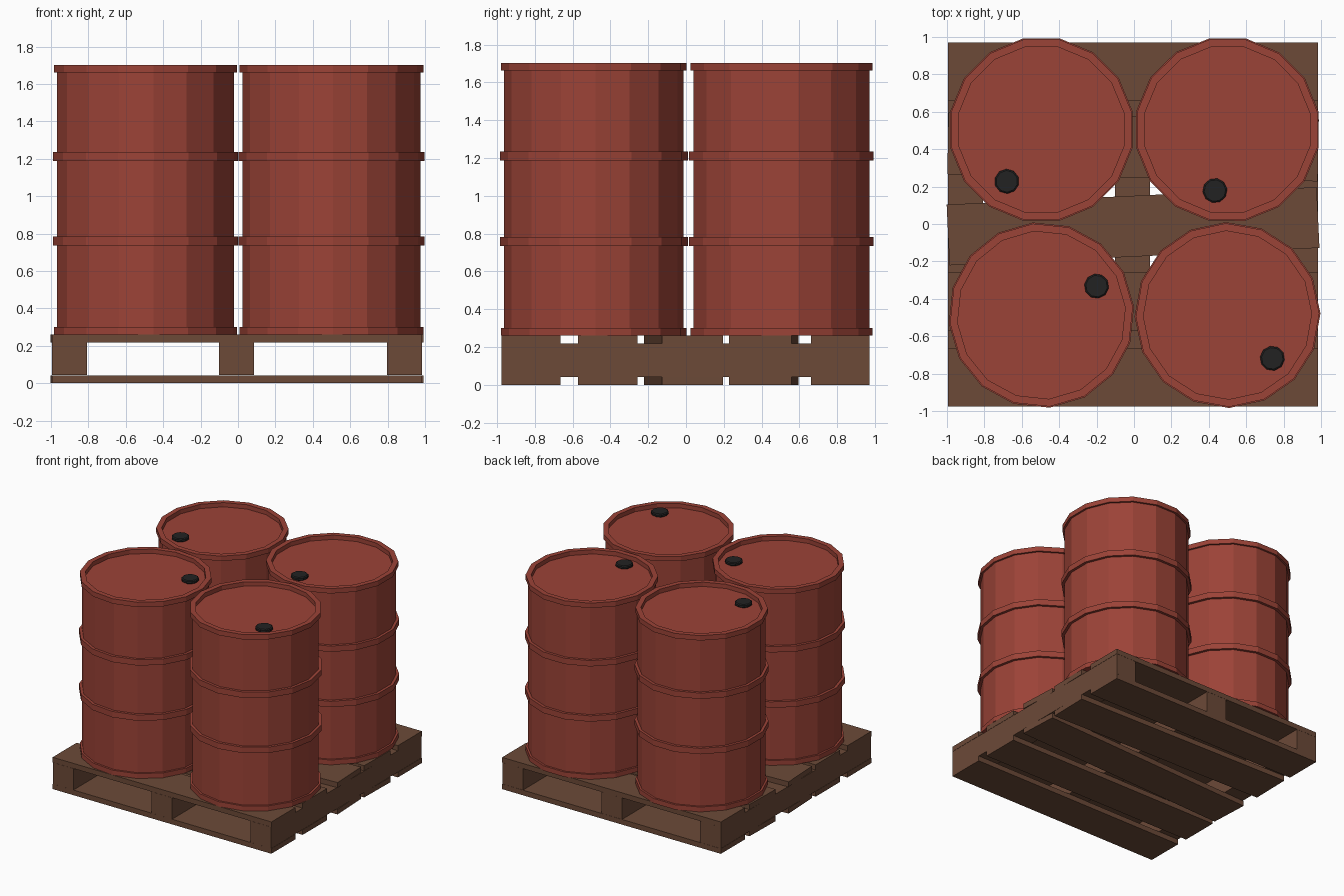
import bpy
from math import cos, sin, radians, tau
from mathutils import Matrix, Vector

if "Cube" in bpy.data.objects:
    bpy.data.objects.remove(bpy.data.objects["Cube"])


def material(name, color):
    m = bpy.data.materials.new(name)
    m.use_nodes = True
    m.diffuse_color = color
    m.node_tree.nodes["Principled BSDF"].inputs["Base Color"].default_value = color
    return m


RED = material("red paint", (0.33, 0.056, 0.038, 1))
WOOD = material("brown wood", (0.15, 0.068, 0.039, 1))
BLACK = material("black plastic", (0.016, 0.016, 0.016, 1))


def add_mesh(name, verts, faces, mat, matrix):
    mesh = bpy.data.meshes.new(name)
    mesh.from_pydata(verts, [], faces)
    mesh.materials.append(mat)
    obj = bpy.data.objects.new(name, mesh)
    obj.matrix_world = matrix
    bpy.context.collection.objects.link(obj)
    return obj


def lathe(name, profile, sides, mat, matrix):
    """Spin a bottom-to-top (radius, height) profile and close both ends."""
    verts = [(r * cos(tau * i / sides), r * sin(tau * i / sides), z)
             for r, z in profile for i in range(sides)]
    faces = [(k * sides + i, k * sides + (i + 1) % sides,
              (k + 1) * sides + (i + 1) % sides, (k + 1) * sides + i)
             for k in range(len(profile) - 1) for i in range(sides)]
    faces.append(tuple(reversed(range(sides))))
    faces.append(tuple(range(len(verts) - sides, len(verts))))
    return add_mesh(name, verts, faces, mat, matrix)


def box(name, center, size, angle=0):
    bpy.ops.mesh.primitive_cube_add(size=1)
    obj = bpy.context.object
    obj.name = name
    obj.data.transform(Matrix.Diagonal((*size, 1)))
    obj.location = center
    obj.rotation_euler.z = radians(angle)
    obj.data.materials.append(WOOD)


# Pallet: three stringers between two matching layers of slightly crooked boards
for name, x in (("right", -0.9), ("middle", -0.007), ("left", 0.89)):
    box(name + "_stringer", (x, -0.003, 0.13), (0.187, 1.945, 0.175))

BOARDS = [("front", -0.82, 0.31, 0), ("front_inner", -0.413, 0.315, 0),
          ("center", -0.012, 0.325, 2.7), ("back_inner", 0.412, 0.33, -1.1),
          ("back", 0.815, 0.31, 0)]
for layer, z in (("bottom", 0.021), ("top", 0.239)):
    for name, y, width, angle in BOARDS:
        box(f"{layer}_board_{name}", (-0.005, y, z), (1.98, width, 0.042), angle)

# Drum: rims at both ends, two hoops and a recessed lid
BODY, RIM, HOOP, LIP = 0.475, 0.491, 0.497, 0.45
LID_Z = 1.667
DRUM = [(RIM, 0.26), (RIM, 0.3), (BODY, 0.3),
        (BODY, 0.735), (HOOP, 0.735), (HOOP, 0.783), (BODY, 0.783),
        (BODY, 1.187), (HOOP, 1.187), (HOOP, 1.235), (BODY, 1.235),
        (BODY, 1.662), (RIM, 1.662), (RIM, 1.702), (LIP, 1.702), (LIP, LID_Z)]
# Bung cap: short neck under a wider disc
CAP = [(0.05, 0), (0.05, 0.01), (0.066, 0.01), (0.066, 0.026), (0.058, 0.032)]

DRUMS = [("back_right", -0.495, 0.505, 236.25), ("back_left", 0.499, 0.505, 258.5),
         ("front_right", -0.495, -0.487, 27.7), ("front_left", 0.5, -0.487, 316)]
for name, x, y, angle in DRUMS:
    place = Matrix.Translation((x, y, 0)) @ Matrix.Rotation(radians(angle), 4, "Z")
    lathe(name + "_drum", DRUM, 16, RED, place)
    lathe(name + "_cap", CAP, 10, BLACK,
          place @ Matrix.Translation(Vector((0.333, 0, LID_Z))))
